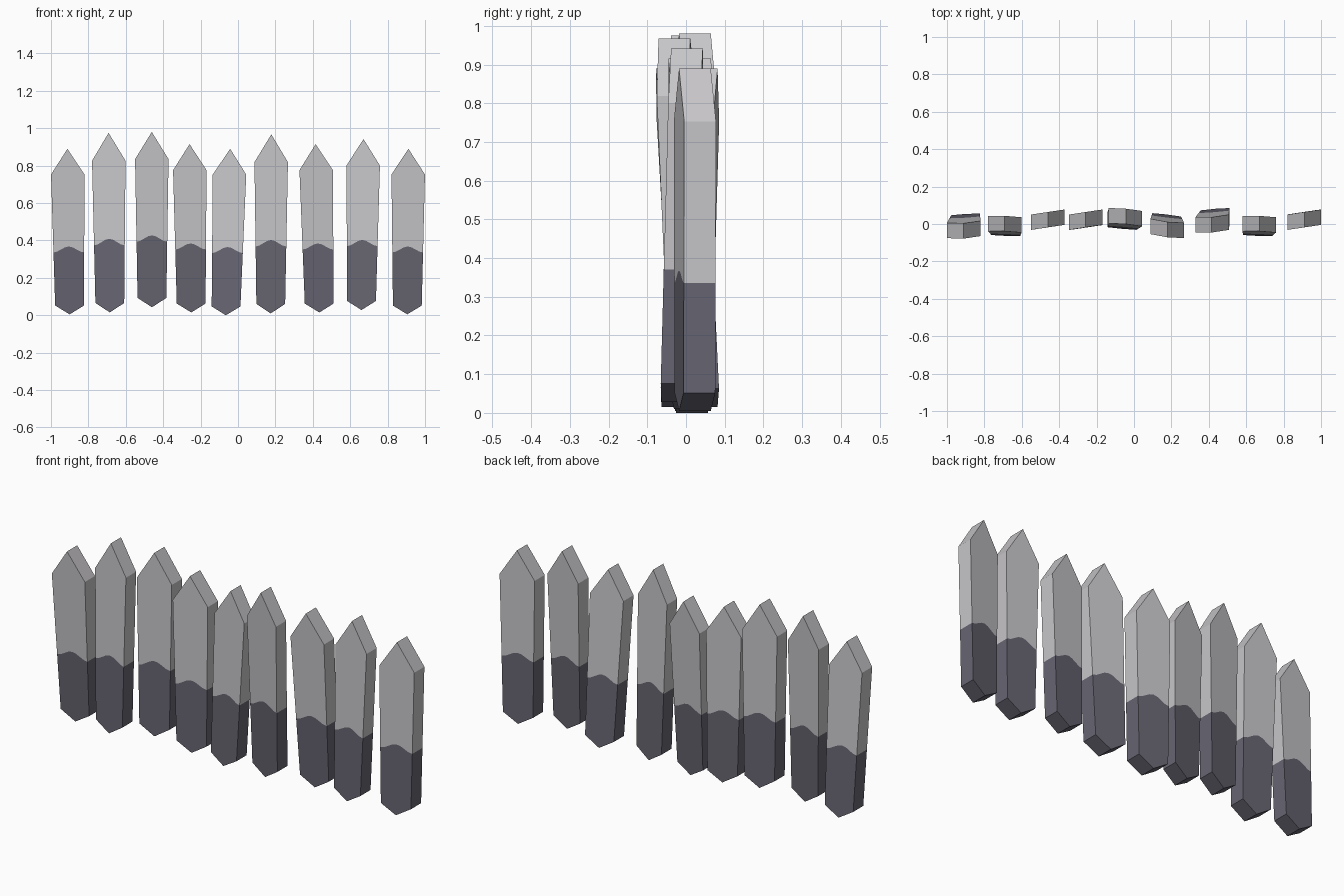
import bpy, bmesh, math

if "Cube" in bpy.data.objects:
    bpy.data.objects.remove(bpy.data.objects["Cube"])

def material(name, rgb):
    m = bpy.data.materials.new(name)
    m.diffuse_color = (*rgb, 1)
    m.use_nodes = True
    m.node_tree.nodes["Principled BSDF"].inputs["Base Color"].default_value = m.diffuse_color
    return m

PALE = material("pale grey wood", (0.57, 0.56, 0.58))
DARK = material("dark stained wood", (0.135, 0.13, 0.165))

SHOULDER, HEEL = 0.845, 0.053      # fractions of the stake height
THICK = 0.082

def half_width(t):
    return 0.077 + 0.0125 * (t - HEEL) / (SHOULDER - HEEL)

def stake_profile():
    """Wavy stain line (left to right) plus the dark and pale outlines."""
    wave = []
    for i in range(9):
        u = -1 + i / 4
        t = 0.374 + 0.036 * (0.5 + 0.5 * math.cos(math.pi * u))
        wave.append((u * half_width(t), t))
    b, s = half_width(HEEL), half_width(SHOULDER)
    lower = [(-b, HEEL), (0, 0), (b, HEEL)]
    upper = [(s, SHOULDER), (0, 1), (-s, SHOULDER)]
    return wave, lower, upper

def make_stake(name, x_bot, x_top, z_bot, z_top, yc, skew, lean):
    wave, lower, upper = stake_profile()
    bm = bmesh.new()

    def vert(p, side):
        dx, t = p
        x = x_bot + (x_top - x_bot) * t + dx
        y = yc + side * THICK / 2 + skew * dx + lean * (t - 0.5)
        return bm.verts.new((x, y, z_bot + (z_top - z_bot) * t))

    front = {p: vert(p, -1) for p in wave + lower + upper}
    back = {p: vert(p, 1) for p in wave + lower + upper}

    # stained foot and bare top: front face, back face and rim, open at the stain line
    for chain, line, mat in ((lower, wave[::-1], 1), (upper, wave, 0)):
        loop = chain + line
        faces = [bm.faces.new([front[p] for p in loop]),
                 bm.faces.new([back[p] for p in reversed(loop)])]
        rim = [line[-1]] + chain + [line[0]]
        for p, q in zip(rim, rim[1:]):
            faces.append(bm.faces.new([front[q], front[p], back[p], back[q]]))
        for f in faces:
            f.material_index = mat
    bmesh.ops.recalc_face_normals(bm, faces=bm.faces[:])

    me = bpy.data.meshes.new(name)
    bm.to_mesh(me)
    bm.free()
    me.materials.append(PALE)
    me.materials.append(DARK)
    bpy.context.collection.objects.link(bpy.data.objects.new(name, me))

# x at foot, x at tip, z foot, z tip, y centre, skew, lean
STAKES = [
    (-0.900, -0.912, 0.005, 0.890, -0.012, 0.06, -0.050),
    (-0.685, -0.692, 0.015, 0.975, -0.010, -0.04, 0.025),
    (-0.460, -0.461, 0.043, 0.980, 0.023, 0.15, 0.000),
    (-0.250, -0.259, 0.015, 0.915, 0.023, 0.15, 0.000),
    (-0.065, -0.042, 0.000, 0.890, 0.028, -0.09, 0.025),
    (0.175, 0.178, 0.010, 0.967, -0.010, -0.12, -0.040),
    (0.435, 0.415, 0.015, 0.915, 0.018, 0.08, -0.045),
    (0.660, 0.671, 0.028, 0.942, -0.010, -0.04, 0.025),
    (0.905, 0.911, 0.005, 0.890, 0.023, 0.15, 0.000),
]
for i, s in enumerate(STAKES):
    make_stake(f"fence_stake_{i + 1}", *s)
